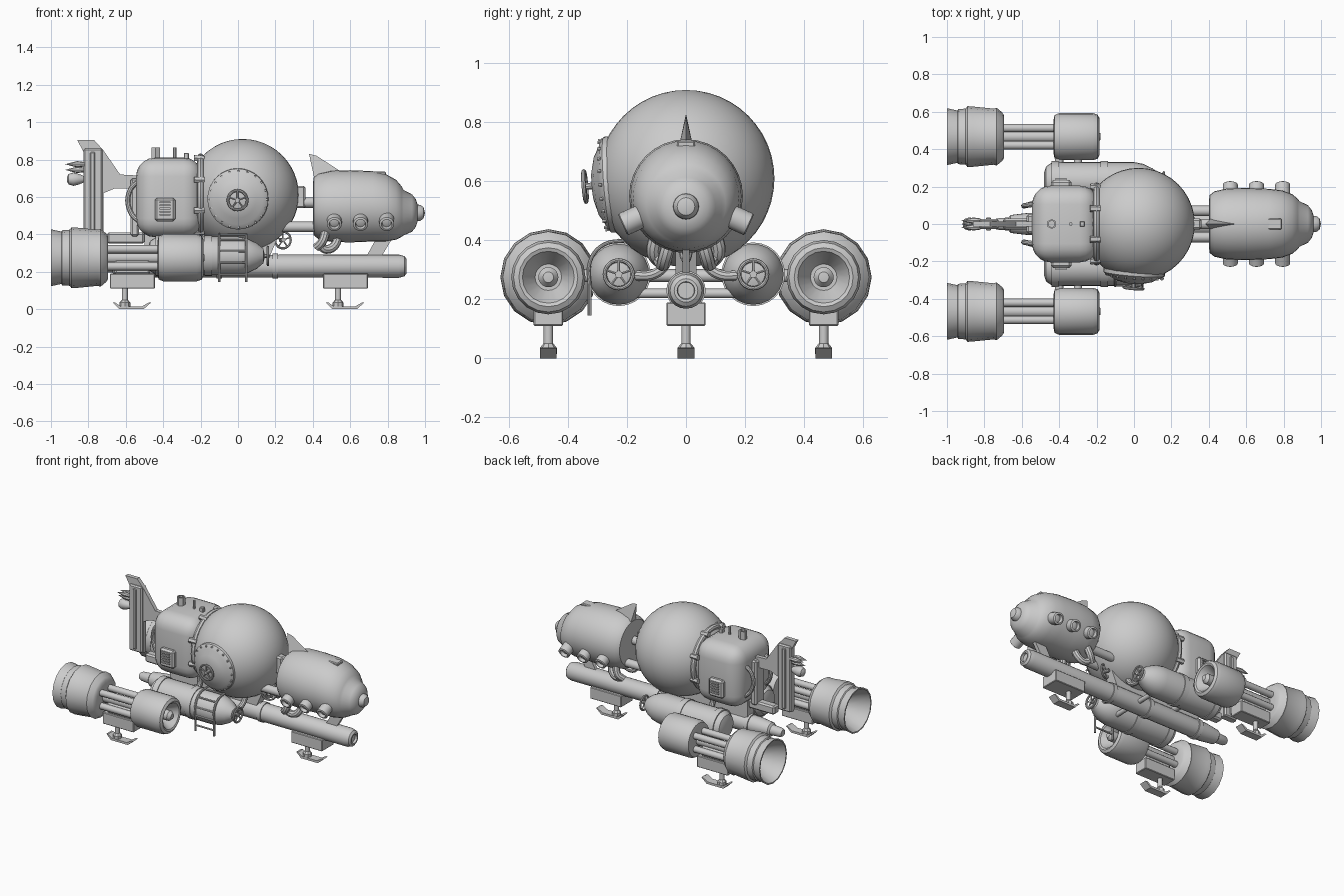
import bpy, bmesh, math
from mathutils import Vector

if "Cube" in bpy.data.objects:
    bpy.data.objects.remove(bpy.data.objects["Cube"])
V = Vector


def mesh_obj(name, bm):
    bmesh.ops.recalc_face_normals(bm, faces=bm.faces)
    me = bpy.data.meshes.new(name)
    bm.to_mesh(me)
    bm.free()
    ob = bpy.data.objects.new(name, me)
    bpy.context.collection.objects.link(ob)
    return ob


def lathe(name, prof, loc=(0, 0, 0), d=(1, 0, 0), n=24, loop=False):
    """Revolve (distance, radius, optional rise) points around direction d."""
    bm = bmesh.new()
    rings = []
    for p in prof:
        dz = p[2] if len(p) > 2 else 0
        rings.append([bm.verts.new((p[0], p[1] * math.cos(2 * math.pi * i / n),
                                    p[1] * math.sin(2 * math.pi * i / n) + dz)) for i in range(n)])
    pairs = list(zip(rings, rings[1:])) + ([(rings[-1], rings[0])] if loop else [])
    for a, b in pairs:
        for i in range(n):
            bm.faces.new((a[i], a[(i + 1) % n], b[(i + 1) % n], b[i]))
    if not loop:
        for r, p in ((rings[0], prof[0]), (rings[-1], prof[-1])):
            if p[1] > 0:
                bm.faces.new(r)
    bmesh.ops.remove_doubles(bm, verts=bm.verts, dist=1e-5)
    ob = mesh_obj(name, bm)
    ob.location = loc
    ob.rotation_mode = 'QUATERNION'
    ob.rotation_quaternion = V(d).to_track_quat('X', 'Z')
    return ob


def rod(name, a, b, r, n=12):
    a, b = V(a), V(b)
    L = (b - a).length
    return lathe(name, [(0, r), (L, r)], a, b - a, n)


def pipe(name, pts, r):
    """Smooth bent pipe through a few points."""
    cu = bpy.data.curves.new(name, 'CURVE')
    cu.dimensions, cu.bevel_depth, cu.bevel_resolution, cu.use_fill_caps = '3D', r, 3, True
    sp = cu.splines.new('BEZIER')
    sp.resolution_u = 6
    sp.bezier_points.add(len(pts) - 1)
    for bp, p in zip(sp.bezier_points, pts):
        bp.co = p
        bp.handle_left_type = bp.handle_right_type = 'AUTO'
    ob = bpy.data.objects.new(name, cu)
    bpy.context.collection.objects.link(ob)
    return ob


def box(name, lo, hi, bev=0, seg=2):
    lo, hi = V(lo), V(hi)
    bm = bmesh.new()
    bmesh.ops.create_cube(bm, size=1)
    bmesh.ops.scale(bm, vec=hi - lo, verts=bm.verts)
    if bev:
        bmesh.ops.bevel(bm, geom=bm.edges[:], offset=bev, segments=seg, profile=0.5, affect='EDGES')
    ob = mesh_obj(name, bm)
    ob.location = (lo + hi) / 2
    return ob


def plate(name, xz, y, half):
    """Extrude an x-z outline sideways."""
    bm = bmesh.new()
    f = bm.faces.new([bm.verts.new((x, y - half, z)) for x, z in xz])
    ex = bmesh.ops.extrude_face_region(bm, geom=[f])
    bmesh.ops.translate(bm, vec=(0, 2 * half, 0), verts=[v for v in ex['geom'] if isinstance(v, bmesh.types.BMVert)])
    return mesh_obj(name, bm)


def ring(name, loc, d, R, r, n=24):
    return lathe(name, [(r * math.sin(t), R + r * math.cos(t)) for t in
                        [k * math.pi / 4 for k in range(8)]], loc, d, n, loop=True)


def wheel(name, loc, d, R):
    q, loc = V(d).to_track_quat('X', 'Z'), V(loc)
    ring(name + "_rim", loc, d, R, R * .14, 20)
    lathe(name + "_hub", [(-.03, .012), (.008, .012)], loc, d, 10)
    for k in range(5):
        t = math.pi / 2 + k * math.tau / 5
        rod(name + "_spoke", loc, loc + q @ V((0, math.cos(t), math.sin(t))) * R, R * .09, 6)


# main sphere and its round hatch
C = V((.025, 0, .61))
bpy.ops.mesh.primitive_uv_sphere_add(segments=40, ring_count=24, radius=.3, location=C)
bpy.context.object.name = "main_sphere"
hd = V((-.08, -1, -.08)).normalized()
lathe("hatch", [(.22, .165), (.268, .163), (.28, .15), (.285, .135), (.305, .1), (.318, .05), (.32, 0)], C + V((-.005, 0, 0)), hd, 32)
q = hd.to_track_quat('X', 'Z')
for k in range(20):
    t = k * math.tau / 20
    p = C + q @ V((.275, .152 * math.cos(t), .152 * math.sin(t)))
    rod("hatch_bolt", p, p + hd * .012, .006, 6)
wheel("hatch_wheel", C + hd * .345, hd, .052)

# rear cabin with collar, vents, chimney and roof parts
box("rear_cabin", (-.545, -.205, .385), (-.19, .205, .81), .1, 5)
ring("cabin_collar", (-.2, 0, .61), (1, 0, 0), .205, .018, 32)
for k in range(8):
    t = (k + .5) * math.tau / 8
    rod("collar_clamp", (-.235, .215 * math.cos(t), .61 + .215 * math.sin(t)),
        (-.18, .21 * math.cos(t), .61 + .21 * math.sin(t)), .018, 6)
for s in (-1, 1):
    box("vent_frame", (-.445, s * .215 - .02, .47), (-.335, s * .215 + .02, .595), .012, 1)
    for k in range(5):
        z = .5 + k * .017
        box("vent_slat", (-.42, s * .237 - .008, z), (-.36, s * .237 + .008, z + .009))
lathe("chimney", [(.79, .027), (.865, .027), (.865, .018), (.84, .018)], (-.44, 0, 0), (0, 0, 1), 6).location = (-.44, 0, 0)
rod("roof_mast", (-.338, 0, .79), (-.338, 0, .865), .009, 8)
box("roof_box", (-.29, -.014, .79), (-.262, .014, .836), .004, 1)
for s in (-1, 1):
    pipe("rear_hose", [(-.5, s * .11, .7), (-.575, s * .1, .64), (-.575, s * .1, .52), (-.5, s * .12, .45)], .014)

# tail fin, its frame and small rear jets
plate("tail_fin", [(-.86, .905), (-.77, .905), (-.72, .85), (-.63, .72), (-.54, .715), (-.54, .645),
                   (-.66, .645), (-.72, .62), (-.72, .4), (-.825, .4), (-.825, .84)], 0, .014)
box("tail_slab", (-.825, -.028, .4), (-.725, .028, .86), .008, 1)
box("tail_rib", (-.79, -.036, .42), (-.765, .036, .84), .004, 1)
box("tail_post", (-.575, -.05, .39), (-.53, .05, .7), .01, 1)
box("tail_base", (-.7, -.03, .35), (-.5, .03, .41), .01, 1)
lathe("tail_bulb", [(-.915, .012), (-.905, .028), (-.88, .036), (-.85, .028), (-.82, .015)], (0, 0, .695), n=16)
for y, z in ((-.018, .775), (.018, .775), (0, .745)):
    lathe("tail_spike", [(-.925, 0), (-.88, .012), (-.86, .017), (-.82, .012)], (0, y, z), n=8)

# front cabin with nose, fin and portholes
lathe("front_cabin", [(.40, .12), (.405, .155), (.43, .175), (.5, .19), (.6, .193), (.72, .188), (.79, .18, -.008),
                      (.845, .16, -.018), (.875, .135, -.028), (.885, .122, -.034), (.93, .1, -.036),
                      (.95, .075, -.036), (.96, .045, -.036)], (0, 0, .55), n=32)
lathe("nose_knob", [(.94, .045), (.975, .043), (.992, .03), (1, 0)], (0, 0, .515), n=20)
bm = bmesh.new()
fv = [bm.verts.new(p) for p in ((.38, 0, .83), (.41, -.03, .69), (.41, .03, .69), (.56, 0, .73), (.42, 0, .82))]
for f in ((0, 1, 2), (0, 4, 1), (0, 2, 4), (4, 3, 1), (4, 2, 3), (1, 3, 2)):
    bm.faces.new([fv[i] for i in f])
mesh_obj("cabin_fin", bm)
box("cabin_hatch", (.715, -.03, .71), (.79, .03, .737), .005, 1)
for s in (-1, 1):
    for x in (.515, .655, .795):
        lathe("porthole", [(.1, .04), (.232, .04), (.236, .034), (.236, .028), (.215, .024), (.222, 0)],
              (x, 0, .55), (0, s * .91, -.41), 16)
    pipe("cabin_elbow", [(.53, s * .05, .42), (.52, s * .07, .345), (.47, s * .08, .32), (.44, s * .09, .34)], .024)
    pipe("cabin_side_elbow", [(.47, s * .1, .42), (.45, s * .11, .36), (.42, s * .09, .33)], .024)

# neck pipes between sphere and cabin
rod("neck_upper", (.28, 0, .57), (.42, 0, .57), .028, 16)
for s in (-1, 1):
    rod("neck_lower", (.2, s * .07, .44), (.43, s * .07, .44), .028, 16)
box("neck_bracket", (.3, -.03, .54), (.36, .03, .66), .01, 1)

# central spine tube, pylons and cross bars
lathe("spine_tube", [(-.75, .022), (-.735, .03), (-.67, .035), (-.66, .048), (-.56, .06), (.86, .062), (.89, .054),
                     (.9, .04), (.9, .03), (.885, .028)], (0, 0, .23), n=20)
for x in (-.5, -.1, .2):
    lathe("spine_band", [(x - .015, .067), (x + .015, .067)], (0, 0, .23), n=20)
plate("front_pylon", [(.68, .27), (.76, .27), (.82, .37), (.74, .38)], 0, .012)
plate("mid_pylon", [(-.5, .26), (.16, .26), (.22, .4), (-.5, .42)], 0, .035)
wheel("spine_wheel", (.24, 0, .37), (.4, -1, 0), .045)
for s in (-1, 1):
    rod("cross_bar", (0, 0, .22), (0, s * .2, .22), .016)
    rod("engine_arm", (-.3, 0, .28), (-.3, s * .42, .28), .022)
    rod("engine_arm_rear", (-.4, s * .2, .28), (-.4, s * .42, .28), .022)
    for x in (-.25, .1):
        pipe("tank_pipe", [(x, s * .18, .28), (x, s * .11, .285), (x, s * .07, .32), (x, s * .06, .4)], .018)

    # side tanks with wheel valves
    ty = s * .228
    lathe("side_tank", [(-.48, .05), (-.47, .08), (-.44, .1), (-.4, .103), (0, .103), (.05, .093), (.1, .069),
                        (.135, .04), (.145, 0)], (0, ty, .285), n=24)
    for x in (-.42, -.16):
        lathe("tank_band", [(x - .02, .108), (x + .02, .108)], (0, ty, .285), n=24)
    wheel("tank_wheel", (.16, ty, .285), (1, 0, 0), .048)

    # engine pods: intake, rods, hollow nozzle
    e = (0, s * .467, .275)
    lathe("engine_intake", [(-.43, .09), (-.425, .115), (-.4, .126), (-.22, .126), (-.195, .118), (-.185, .1),
                            (-.19, .088), (-.26, .045), (-.26, .034), (-.2, .034), (-.18, .018), (-.178, 0)], e, n=20)
    for k in range(4):
        t = math.pi / 4 + k * math.pi / 2
        p = V(e) + V((0, .065 * math.cos(t), .065 * math.sin(t)))
        rod("engine_rod", p + V((-.72, 0, 0)), p + V((-.41, 0, 0)), .022)
    rod("engine_core", V(e) + V((-.72, 0, 0)), V(e) + V((-.41, 0, 0)), .035)
    lathe("engine_nozzle", [(-.695, .08), (-.695, .115), (-.705, .13), (-.735, .155), (-.75, .15), (-.86, .161),
                            (-.89, .163), (-.9, .15), (-.94, .147), (-.945, .14), (-1, .152), (-1, .143),
                            (-.93, .115), (-.86, .07), (-.86, 0)], e, n=16)

# ladder over the front tank
for x in (-.1, .045):
    pipe("ladder_rail", [(x, -.2, .4), (x, -.28, .385), (x, -.325, .33), (x, -.327, .24), (x, -.327, .145)], .007)
for y, z in ((-.23, .4), (-.3, .37), (-.327, .31), (-.327, .25), (-.327, .185)):
    rod("ladder_rung", (-.1, y, z), (.045, y, z), .006, 8)

# landing legs with skid feet
for x, y, w in ((-.565, -.467, .05), (-.565, .467, .05), (.575, 0, .066)):
    box("leg_housing", (x - .12, y - w, .11), (x + .12, y + w, .19), .004, 1)
    rod("leg_strut", (x - .04, y, .02), (x - .04, y, .12), .016)
    lathe("leg_ankle", [(.015, .029), (.035, .029), (.05, .017)], (x - .04, y, 0), (0, 0, 1), 8)
    plate("foot_skid", [(x - .105, .035), (x - .07, .0), (x + .06, .0), (x + .1, .035), (x + .088, .036),
                        (x + .052, .015), (x - .062, .015), (x - .092, .036)], y, .028)

# mounts joining engines to rear housings
for s in (-1, 1):
    box("housing_mount", (-.66, s * .467 - .04, .185), (-.47, s * .467 + .04, .26), .01, 1)
box("front_housing_mount", (.5, -.03, .16), (.65, .03, .2))

# convert pipes to meshes and smooth everything except sharp edges
bpy.ops.object.select_all(action='SELECT')
bpy.context.view_layer.objects.active = bpy.data.objects["main_sphere"]
bpy.ops.object.convert(target='MESH')
bpy.ops.object.shade_smooth_by_angle(angle=math.radians(35))
